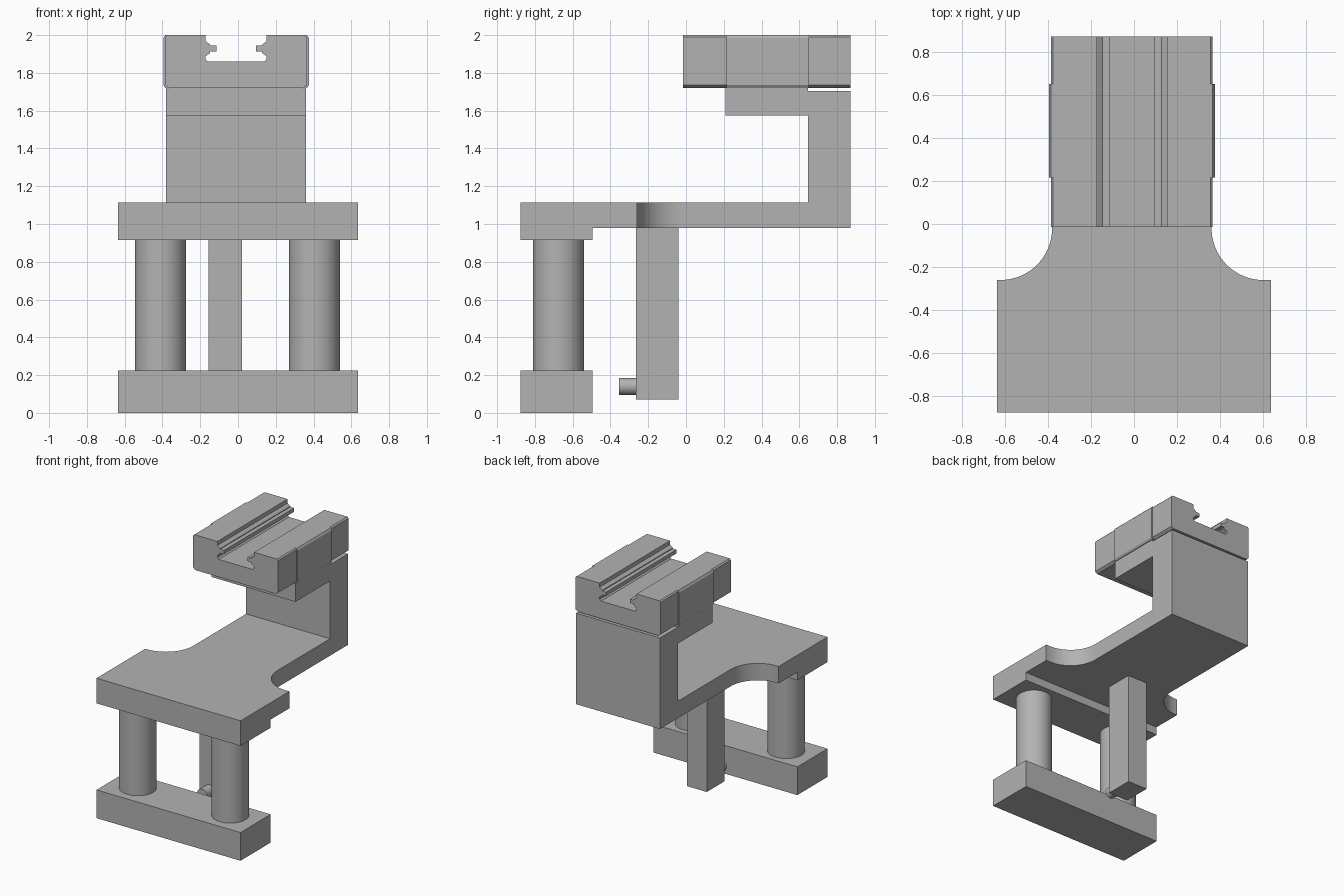
import bpy
import bmesh
from math import cos, sin, pi, radians
from mathutils import Vector

if "Cube" in bpy.data.objects:
    bpy.data.objects.remove(bpy.data.objects["Cube"])

grey = bpy.data.materials.new("plain grey")
grey.use_nodes = True
COLOUR = (0.45, 0.45, 0.45, 1)
grey.diffuse_color = COLOUR
grey.node_tree.nodes["Principled BSDF"].inputs["Base Color"].default_value = COLOUR


def prism(name, points, axis, lo, hi):
    """Extrude a closed 2D outline along an axis from lo to hi."""
    place = {"x": lambda a, b, t: (t, a, b),
             "y": lambda a, b, t: (a, t, b),
             "z": lambda a, b, t: (a, b, t)}[axis]
    bm = bmesh.new()
    face = bm.faces.new([bm.verts.new(place(a, b, lo)) for a, b in points])
    step = Vector(place(0, 0, hi - lo))
    made = bmesh.ops.extrude_face_region(bm, geom=[face], use_keep_orig=True)
    moved = [g for g in made["geom"] if isinstance(g, bmesh.types.BMVert)]
    bmesh.ops.translate(bm, verts=moved, vec=step)
    bmesh.ops.recalc_face_normals(bm, faces=bm.faces[:])
    mesh = bpy.data.meshes.new(name)
    bm.to_mesh(mesh)
    bm.free()
    mesh.materials.append(grey)
    obj = bpy.data.objects.new(name, mesh)
    bpy.context.collection.objects.link(obj)
    return obj


def box(name, x, y, z):
    outline = [(x[0], y[0]), (x[1], y[0]), (x[1], y[1]), (x[0], y[1])]
    return prism(name, outline, "z", *z)


def arc(cx, cy, r, start, end, n=20):
    angles = [radians(start + (end - start) * i / n) for i in range(n + 1)]
    return [(cx + r * cos(a), cy + r * sin(a)) for a in angles]


def smooth(obj):
    bpy.ops.object.select_all(action="DESELECT")
    obj.select_set(True)
    bpy.context.view_layer.objects.active = obj
    bpy.ops.object.shade_smooth_by_angle(angle=radians(30))


def cylinder(name, a, b, r, axis, lo, hi):
    obj = prism(name, arc(a, b, r, 0, 360, 48)[:-1], axis, lo, hi)
    smooth(obj)
    return obj


W, FRONT, BACK = 0.635, -0.875, 0.87
NECK = (-0.38, 0.36)

# Base bar, pillars and the pad they carry
box("base_bar", (-W, W), (FRONT, -0.495), (0, 0.225))
for side, x in (("right", -0.41), ("left", 0.405)):
    cylinder(side + "_pillar", x, -0.675, 0.135, "z", 0.225, 0.915)
box("front_pad", (-W, W), (FRONT, -0.495), (0.915, 0.98))

# Deck narrowing to a neck through concave corners
R = 0.24
outline = [(-W, FRONT), (W, FRONT), (W, -0.26)]
outline += arc(NECK[1] + R, -0.26 + R, R, 270, 180)
outline += [(NECK[1], 0.645), (NECK[0], 0.645)]
outline += arc(NECK[0] - R, -0.26 + R, R, 0, -90)
outline += [(-W, -0.26)]
smooth(prism("deck", outline, "z", 0.98, 1.115))

# Back column with its overhanging arm, drilled from below
arm = prism("column_and_arm",
            [(0.645, 0.98), (BACK, 0.98), (BACK, 1.705), (0.21, 1.705),
             (0.21, 1.575), (0.645, 1.575)], "x", *NECK)
drill = cylinder("drill_cutter", -0.01, 0.3, 0.033, "z", 1.5, 1.66)
drill.hide_render = True
drill.hide_viewport = True
cut = arm.modifiers.new("drill", "BOOLEAN")
cut.operation = "DIFFERENCE"
cut.object = drill
box("arm_spacer", NECK, (0.21, 0.645), (1.705, 1.72))

# Hanging post with a front peg
box("hanging_post", (-0.155, 0.02), (-0.265, -0.04), (0.07, 0.98))
cylinder("post_peg", -0.067, 0.14, 0.045, "y", -0.355, -0.265)

# Slotted clamp: half profile mirrored about its own centre line
MID = -0.01
half = [(0.355, 1.72), (0.375, 1.735), (0.375, 1.99), (0.365, 2.0),
        (0.162, 2.0), (0.162, 1.968), (0.137, 1.95), (0.137, 1.944),
        (0.104, 1.944), (0.104, 1.914), (0.137, 1.914), (0.137, 1.905),
        (0.162, 1.888), (0.162, 1.872), (0.15, 1.86)]
profile = [(MID + x, z) for x, z in half]
profile += [(MID - x, z) for x, z in reversed(half)]
prism("slotted_clamp", profile, "y", -0.015, BACK)

# Raised grip pads on the clamp sides
pad = [(0.36, 1.72), (0.375, 1.72), (0.385, 1.735), (0.385, 1.985),
       (0.375, 2.0), (0.36, 2.0)]
for side, s in (("left", 1), ("right", -1)):
    prism(side + "_grip_pad", [(MID + s * x, z) for x, z in pad], "y", 0.215, 0.65)
